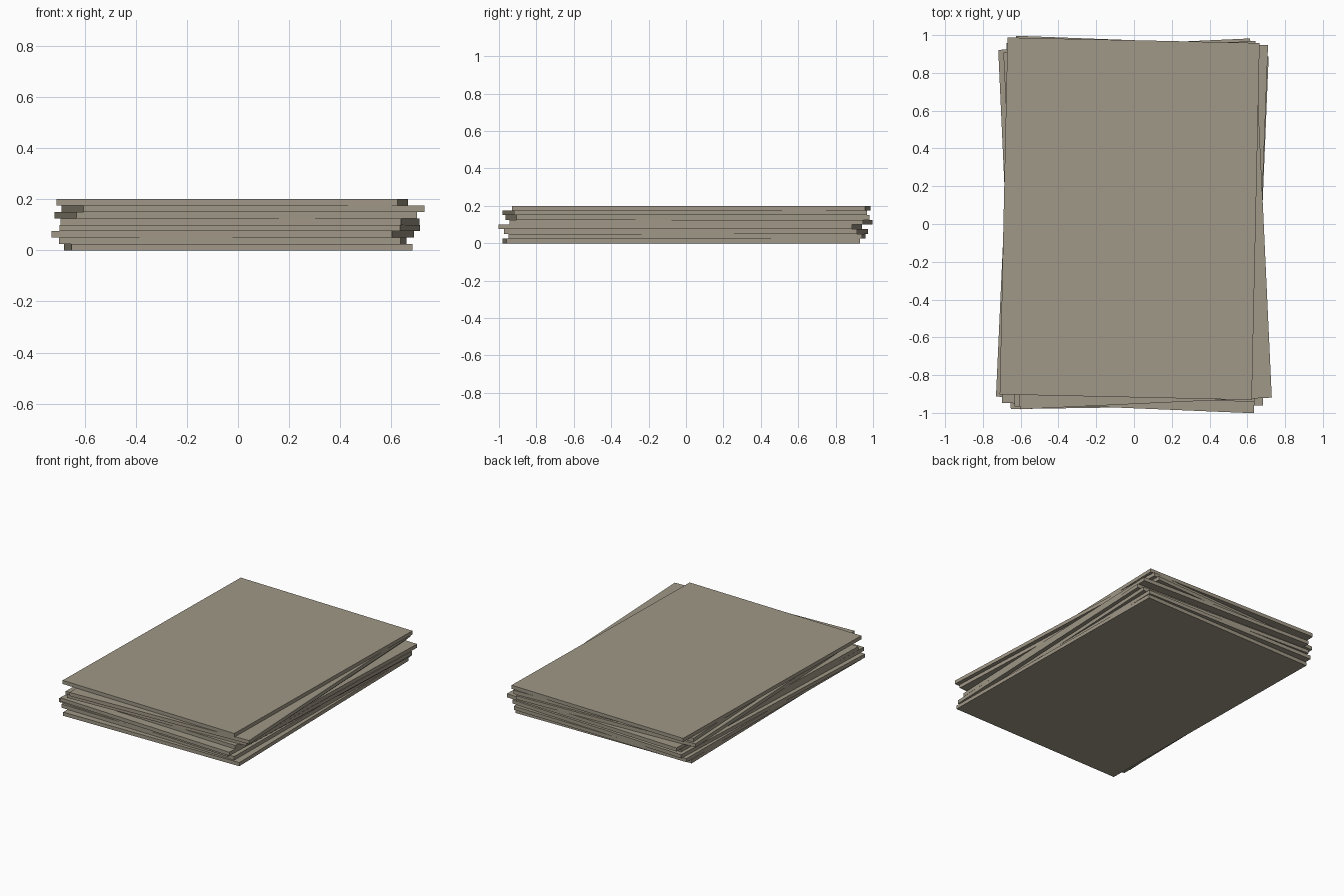
import bpy, math

if "Cube" in bpy.data.objects:
    bpy.data.objects.remove(bpy.data.objects["Cube"])

WIDTH, LENGTH, THICK = 1.335, 1.89, 0.025

# one flat colour for the whole stack
mat = bpy.data.materials.new("weathered grey beige")
mat.diffuse_color = (0.352, 0.314, 0.242, 1)
mat.use_nodes = True
mat.node_tree.nodes["Principled BSDF"].inputs["Base Color"].default_value = mat.diffuse_color


def add_sheet(index, x, y, degrees):
    bpy.ops.mesh.primitive_cube_add(
        size=1,
        location=(x, y, (index + 0.5) * THICK),
        rotation=(0, 0, math.radians(degrees)))
    sheet = bpy.context.object
    sheet.name = f"sheet_{index + 1}"
    sheet.scale = (WIDTH, LENGTH, THICK)
    sheet.data.materials.append(mat)


# loosely stacked sheets, bottom to top: x, y, twist in degrees
placements = [
    (0.001, -0.025, 0.85),
    (-0.020, 0.005, -0.75),
    (-0.021, 0.000, -2.6),
    (0.007, -0.030, -2.37),
    (0.007, 0.027, -2.15),
    (-0.009, 0.008, 2.6),
    (0.019, -0.006, 2.65),
    (-0.023, 0.028, -1.25),
]
for i, (x, y, twist) in enumerate(placements):
    add_sheet(i, x, y, twist)
